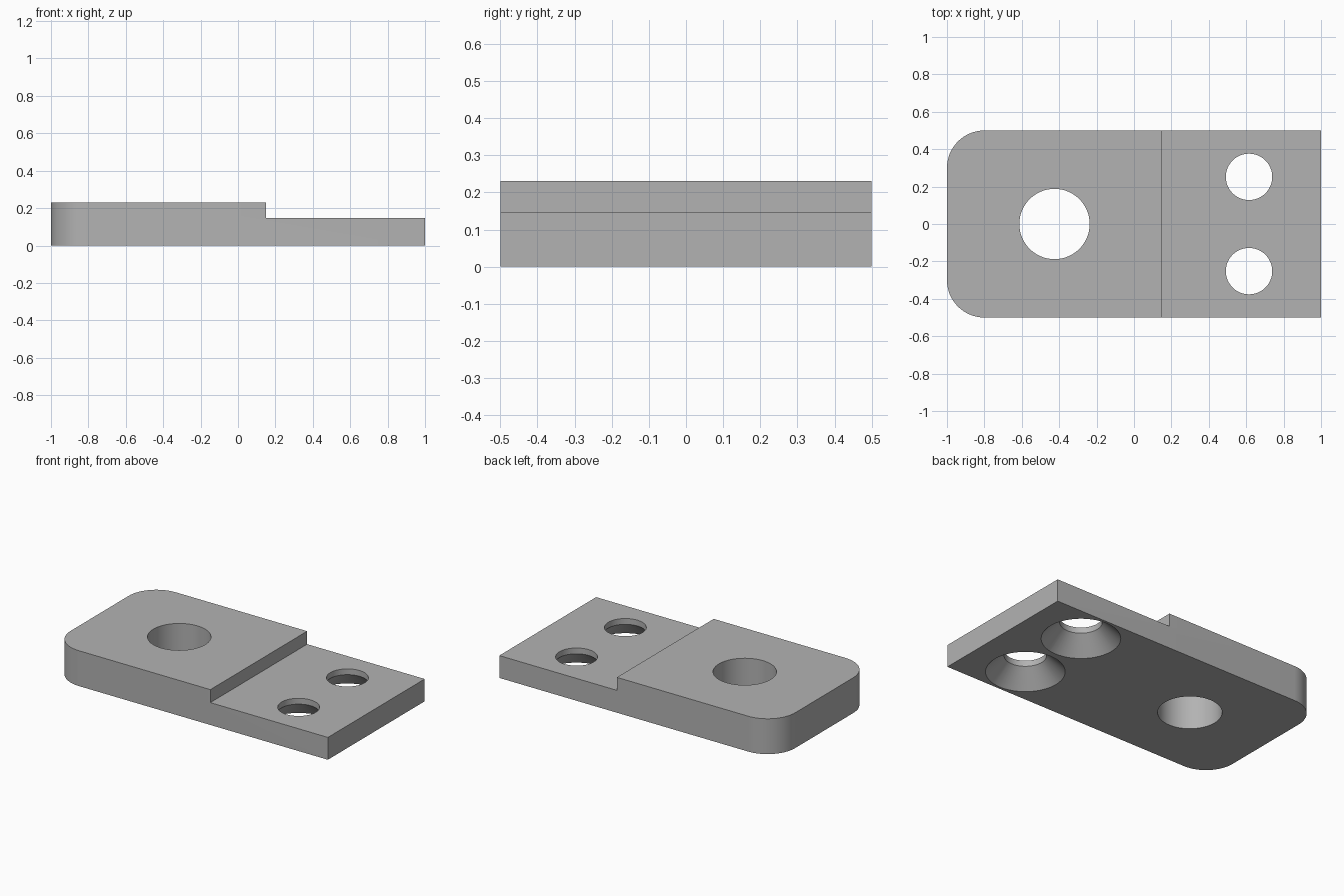
import bpy
import bmesh
from math import cos, sin, pi, radians

default = bpy.data.objects.get("Cube")
if default:
    bpy.data.objects.remove(default, do_unlink=True)

HALF_WIDTH, TOP, STEP_X, STEP_Z = 0.5, 0.231, 0.15, 0.146
CORNER = 0.2

grey = bpy.data.materials.new("plain grey")
grey.use_nodes = True
colour = (0.45, 0.45, 0.45, 1)
grey.diffuse_color = colour
grey.node_tree.nodes["Principled BSDF"].inputs["Base Color"].default_value = colour


def make_object(name, bm):
    bmesh.ops.recalc_face_normals(bm, faces=bm.faces)
    mesh = bpy.data.meshes.new(name)
    bm.to_mesh(mesh)
    bm.free()
    mesh.materials.append(grey)
    obj = bpy.data.objects.new(name, mesh)
    bpy.context.collection.objects.link(obj)
    return obj


def prism(name, outline, z0, z1):
    bm = bmesh.new()
    face = bm.faces.new([bm.verts.new((x, y, z0)) for x, y in outline])
    new = bmesh.ops.extrude_face_region(bm, geom=[face])["geom"]
    moved = [v for v in new if isinstance(v, bmesh.types.BMVert)]
    bmesh.ops.translate(bm, verts=moved, vec=(0, 0, z1 - z0))
    return make_object(name, bm)


def turned(name, x, y, profile, sides=64):
    """Closed solid of revolution from (radius, height) pairs."""
    bm = bmesh.new()
    rings = [[bm.verts.new((x + r * cos(2 * pi * i / sides),
                            y + r * sin(2 * pi * i / sides), z))
              for i in range(sides)] for r, z in profile]
    for low, high in zip(rings, rings[1:]):
        for i in range(sides):
            j = (i + 1) % sides
            bm.faces.new((low[i], low[j], high[j], high[i]))
    bm.faces.new(rings[0])
    bm.faces.new(rings[-1])
    return make_object(name, bm)


def cut(target, cutter):
    mod = target.modifiers.new("cut", 'BOOLEAN')
    mod.operation = 'DIFFERENCE'
    mod.solver = 'EXACT'
    mod.object = cutter
    bpy.context.view_layer.objects.active = target
    bpy.ops.object.modifier_apply(modifier=mod.name)
    bpy.data.objects.remove(cutter, do_unlink=True)


# Plate outline: square at the +x end, rounded corners at the -x end
outline = [(1, -HALF_WIDTH), (1, HALF_WIDTH)]
for side, start in ((1, pi / 2), (-1, pi)):
    for i in range(17):
        a = start + pi / 2 * i / 16
        outline.append((CORNER - 1 + CORNER * cos(a),
                        side * (HALF_WIDTH - CORNER) + CORNER * sin(a)))
plate = prism("stepped_plate", outline, 0, TOP)

# Lowered tongue
cut(plate, prism("step_cutter", [(STEP_X, -1), (2, -1), (2, 1), (STEP_X, 1)],
                 STEP_Z, 1))

# Large through hole
cut(plate, turned("bore_cutter", -0.425, 0, [(0.188, -0.1), (0.188, 0.4)]))

# Two screw holes, countersunk from below
for side in (-1, 1):
    cut(plate, turned("screw_cutter", 0.615, side * 0.252,
                      [(0.242, -0.01), (0.124, 0.108), (0.124, 0.3)]))

# Smooth curved walls, crisp edges
bpy.ops.object.select_all(action='DESELECT')
plate.select_set(True)
bpy.context.view_layer.objects.active = plate
bpy.ops.object.shade_smooth_by_angle(angle=radians(30))
